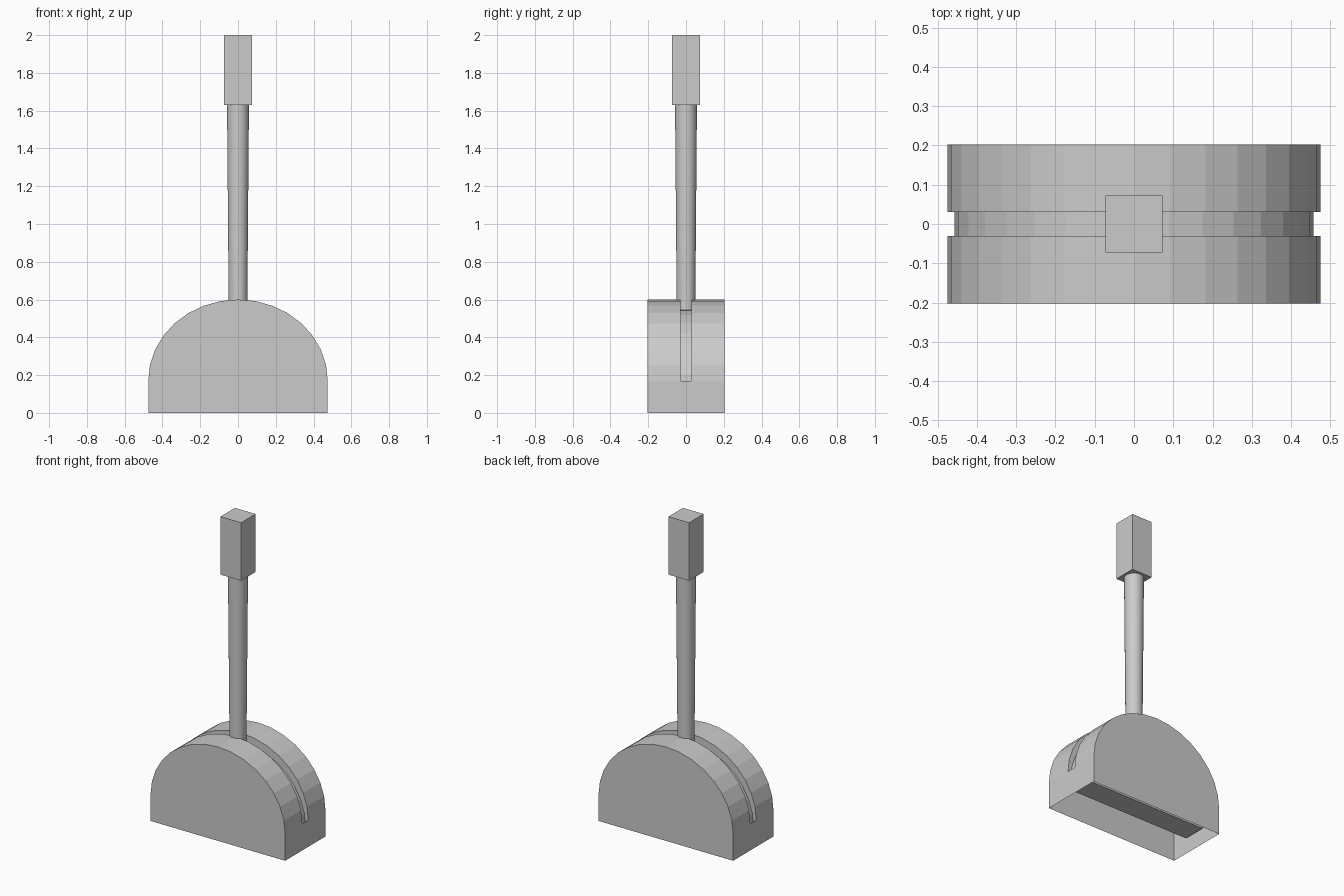
import bpy, bmesh
from math import sin, cos, pi

if "Cube" in bpy.data.objects:
    bpy.data.objects.remove(bpy.data.objects["Cube"])

SEG = 16                      # facets over each half-round arch
HALF_DEPTH, SLOT = 0.203, 0.03


def arch(rx, rz, base_z):
    """Half-ellipse points (x, z) from right to left."""
    return [(rx * cos(pi * i / SEG), base_z + rz * sin(pi * i / SEG))
            for i in range(SEG + 1)]


def finish(name, bm):
    bmesh.ops.remove_doubles(bm, verts=bm.verts, dist=1e-5)
    bmesh.ops.recalc_face_normals(bm, faces=bm.faces)
    mesh = bpy.data.meshes.new(name)
    bm.to_mesh(mesh)
    bm.free()
    obj = bpy.data.objects.new(name, mesh)
    bpy.context.collection.objects.link(obj)
    return obj


def row(bm, profile, y):
    return [bm.verts.new((x, y, z)) for x, z in profile]


outer = arch(0.475, 0.43, 0.17)
inner = arch(0.457, 0.43, 0.12)

# Housing: open-bottomed arched shell with a lever slot over the top
bm = bmesh.new()
profile = [(0.475, 0)] + outer + [(-0.475, 0)]
rows = [row(bm, profile, y) for y in (-HALF_DEPTH, -SLOT, SLOT, HALF_DEPTH)]
last = len(profile) - 2
for strip in range(3):
    a, b = rows[strip], rows[strip + 1]
    for i in range(last + 1):
        if strip == 1 and 0 < i < last:
            continue          # slot opening
        bm.faces.new((a[i], a[i + 1], b[i + 1], b[i]))
bm.faces.new(rows[0])
bm.faces.new(rows[3])
# Slot side walls reaching in to the drum
for r, y in ((rows[1], -SLOT), (rows[2], SLOT)):
    low = row(bm, inner, y)
    for i in range(SEG):
        bm.faces.new((r[i + 1], r[i + 2], low[i + 1], low[i]))
finish("housing", bm)

# Drum: narrow half-round block seen through the slot
bm = bmesh.new()
profile = [(0.457, 0.087)] + inner + [(-0.457, 0.087)]
front, back = row(bm, profile, -0.075), row(bm, profile, 0.075)
n = len(profile)
for i in range(n):
    j = (i + 1) % n
    bm.faces.new((front[i], front[j], back[j], back[i]))
bm.faces.new(front)
bm.faces.new(back)
finish("drum", bm)

# Lever stem: round rod widening towards the grip
bpy.ops.mesh.primitive_cone_add(vertices=32, radius1=0.049, radius2=0.058,
                                depth=1.09, location=(0, 0, 1.085))
stem = bpy.context.object
stem.name = "lever_stem"
bpy.ops.object.shade_smooth_by_angle()

# Grip: square block on top of the stem
bpy.ops.mesh.primitive_cube_add(size=1, location=(0, 0, 1.815))
grip = bpy.context.object
grip.name = "lever_grip"
grip.scale = (0.146, 0.146, 0.37)
